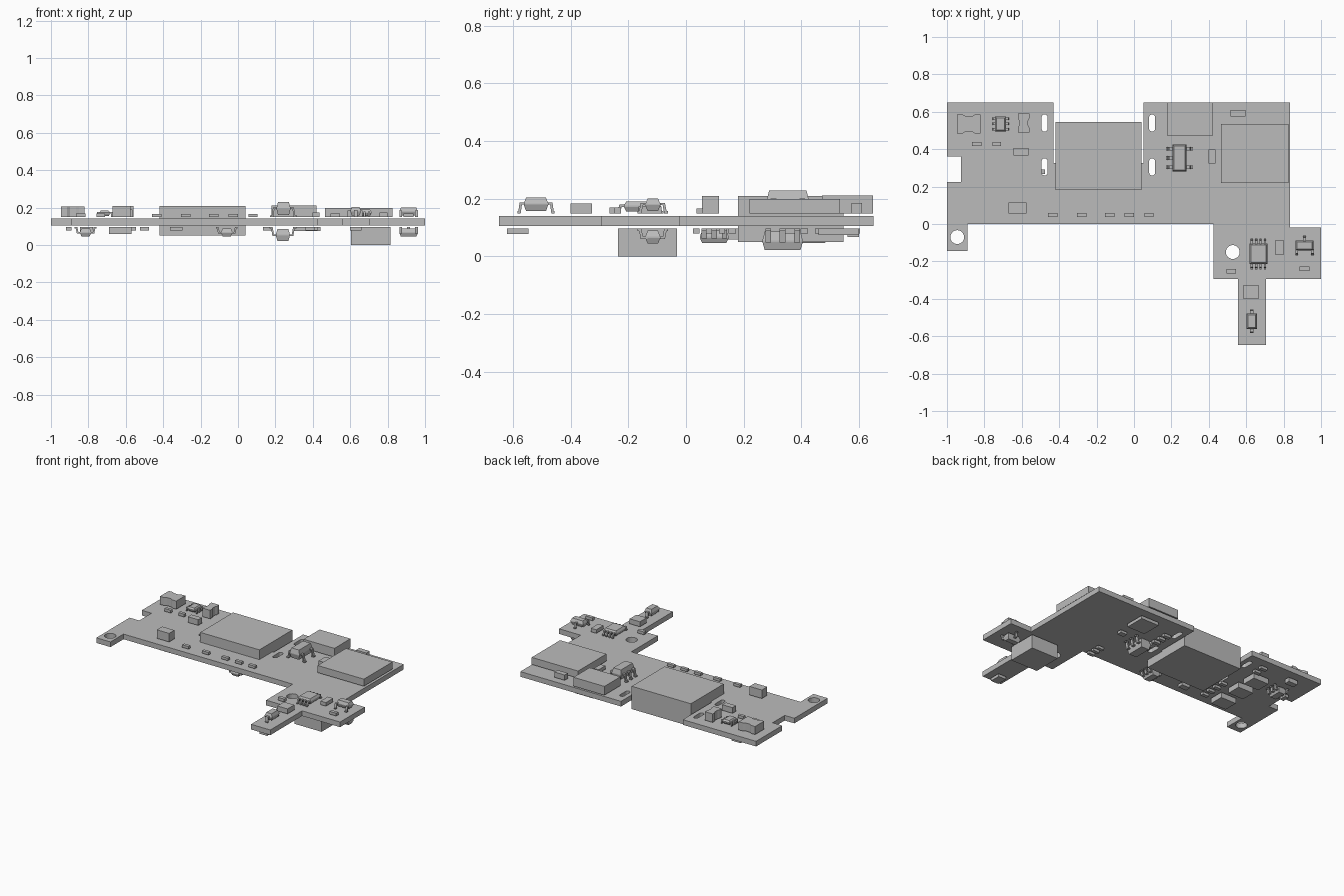
import bpy
import bmesh
from math import cos, sin, pi
from mathutils import Matrix, Vector

if "Cube" in bpy.data.objects:
    bpy.data.objects.remove(bpy.data.objects["Cube"])

grey = bpy.data.materials.new("plain_grey")
grey.use_nodes = True
GREY = (0.5, 0.5, 0.5, 1)
grey.diffuse_color = GREY
grey.node_tree.nodes["Principled BSDF"].inputs["Base Color"].default_value = GREY

BOARD_BOTTOM, BOARD_TOP, GAP = 0.105, 0.141, 0.008
TOP, UNDER = 1, -1


def finish(name, bm):
    bmesh.ops.recalc_face_normals(bm, faces=bm.faces)
    mesh = bpy.data.meshes.new(name)
    bm.to_mesh(mesh)
    bm.free()
    mesh.materials.append(grey)
    obj = bpy.data.objects.new(name, mesh)
    bpy.context.collection.objects.link(obj)
    return obj


def place(bm, x, y, side, turn=0):
    """Stand a part built on z = 0 on the chosen side of the board."""
    base = BOARD_TOP + GAP if side == TOP else BOARD_BOTTOM - GAP
    matrix = (Matrix.Translation((x, y, base)) @ Matrix.Diagonal((1, 1, side, 1))
              @ Matrix.Rotation(turn, 4, 'Z'))
    bmesh.ops.transform(bm, matrix=matrix, verts=bm.verts)


def add_box(bm, size, z):
    """Box with its underside at z."""
    w, d, h = size
    matrix = Matrix.Translation((0, 0, z + h / 2)) @ Matrix.Diagonal((w, d, h, 1))
    bmesh.ops.create_cube(bm, size=1, matrix=matrix)


def add_prism(bm, points, offset):
    """Extrude a closed outline by a vector."""
    face = bm.faces.new([bm.verts.new(p) for p in points])
    new = bmesh.ops.extrude_face_region(bm, geom=[face])["geom"]
    verts = [v for v in new if isinstance(v, bmesh.types.BMVert)]
    bmesh.ops.translate(bm, vec=offset, verts=verts)


def chip(name, x, y, w, d, h, side=TOP):
    bm = bmesh.new()
    add_box(bm, (w, d, h), 0)
    place(bm, x, y, side)
    return finish(name, bm)


def inductor(name, x, y, w, d, h, turn=0):
    """Block with two waisted sides."""
    bm = bmesh.new()
    a, b, c = w / 2, d / 2, w / 4
    n = b * 0.8
    outline = [(-a, -b), (-c, -b), (-c / 2, -n), (c / 2, -n), (c, -b), (a, -b),
               (a, b), (c, b), (c / 2, n), (-c / 2, n), (-c, b), (-a, b)]
    add_prism(bm, [(px, py, 0) for px, py in outline], (0, 0, h))
    place(bm, x, y, TOP, turn)
    return finish(name, bm)


def package(name, x, y, w, d, h, reach, left, right, lead=0.02, side=TOP, turn=0):
    """Moulded body with drafted sides and bent leads along its two x sides."""
    bm = bmesh.new()
    low, mid = h * 0.15, h * 0.55
    rings = []
    for z, inset in ((low, 0.008), (mid, 0), (mid + 0.005, 0), (h, 0.008)):
        a, b = w / 2 - inset, d / 2 - inset
        rings.append([bm.verts.new(p) for p in
                      ((-a, -b, z), (a, -b, z), (a, b, z), (-a, b, z))])
    for lower, upper in zip(rings, rings[1:]):
        for i in range(4):
            j = (i + 1) % 4
            bm.faces.new((lower[i], lower[j], upper[j], upper[i]))
    bm.faces.new(rings[0])
    bm.faces.new(rings[-1])
    # bent leads
    half, t = w / 2, 0.008
    knee = half + (reach - half) * 0.3
    ankle = half + (reach - half) * 0.5
    profile = [(half - t, mid), (knee, mid), (ankle, 0), (reach, 0),
               (reach, t), (ankle + t, t), (knee + t, mid + t), (half - t, mid + t)]
    for sign, rows in ((-1, left), (1, right)):
        for row in rows:
            points = [(sign * r, row - lead / 2, z) for r, z in profile]
            add_prism(bm, points, (0, lead, 0))
    place(bm, x, y, side, turn)
    return finish(name, bm)


# Circuit board: stepped outline with round holes and slots
outline = [(-1, .65), (-.43, .65), (-.43, .325), (.05, .325), (.05, .65), (.833, .65),
           (.833, -.02), (1, -.02), (1, -.295), (.705, -.295), (.705, -.648),
           (.555, -.648), (.555, -.295), (.425, -.295), (.425, 0), (-.89, 0),
           (-.89, -.145), (-1, -.145), (-1, .225), (-.925, .225), (-.925, .36), (-1, .36)]


def rounded_hole(x, y, radius, stretch=0):
    points = []
    for i in range(24):
        angle = 2 * pi * (i + 0.5) / 24
        shift = stretch if sin(angle) > 0 else -stretch
        points.append((x + radius * cos(angle), y + radius * sin(angle) + shift))
    return points


loops = [outline, rounded_hole(-.945, -.07, .037), rounded_hole(.528, -.15, .037)]
loops += [rounded_hole(x, y, .016, .03) for x in (-.478, .097) for y in (.54, .305)]
bm = bmesh.new()
for loop in loops:
    verts = [bm.verts.new((x, y, BOARD_BOTTOM)) for x, y in loop]
    for i, v in enumerate(verts):
        bm.edges.new((v, verts[i - 1]))
bmesh.ops.triangle_fill(bm, use_beauty=True, edges=bm.edges[:], normal=Vector((0, 0, 1)))
region = bmesh.ops.extrude_face_region(bm, geom=bm.faces[:])["geom"]
bmesh.ops.translate(bm, vec=(0, 0, BOARD_TOP - BOARD_BOTTOM),
                    verts=[v for v in region if isinstance(v, bmesh.types.BMVert)])
finish("circuit_board", bm)

# Connector set through the rear notch
bm = bmesh.new()
add_box(bm, (.46, .365, .16), 0)
bmesh.ops.translate(bm, vec=(-.19, .363, .05), verts=bm.verts)
finish("notch_connector", bm)

# Large blocks
chip("main_chip", .645, .377, .36, .315, .05)
chip("rear_block", .3, .56, .24, .178, .062)
chip("under_connector", .71, -.133, .21, .205, .097, UNDER)

# Upper side, rear left area
inductor("wide_inductor", -.883, .535, .127, .1, .057)
inductor("narrow_inductor", -.59, .54, .1, .06, .06, pi / 2)
package("small_six_lead_chip", -.713, .535, .058, .08, .035, .042,
        (-.028, 0, .028), (-.028, 0, .028), .014)
chip("left_resistor", -.84, .428, .05, .022, .02)
chip("right_resistor", -.733, .428, .045, .022, .02)
chip("left_capacitor", -.605, .385, .08, .04, .04)
chip("front_capacitor", -.622, .085, .096, .06, .06)
for i, x in enumerate((-.435, -.28, -.13, -.025, .08)):
    chip(f"front_edge_resistor_{i}", x, .048, .05, .022, .018)

# Upper side, right area
package("five_lead_regulator", .243, .353, .075, .145, .08, .072,
        (-.05, 0, .05), (-.05, .05))
chip("upright_capacitor", .418, .362, .037, .075, .025)
chip("rear_capacitor", .556, .592, .08, .036, .037)
package("eight_lead_chip", .665, -.16, .11, .097, .042, .082,
        (-.036, -.012, .012, .036), (-.036, -.012, .012, .036), .012, turn=pi / 2)
chip("corner_capacitor", .778, -.125, .042, .08, .025)
chip("corner_resistor", .912, -.238, .052, .024, .02)
chip("hole_resistor", .52, -.253, .05, .025, .02)
chip("tab_capacitor", .626, -.363, .08, .075, .035)
package("tab_diode", .629, -.52, .085, .057, .055, .064, (0,), (0,), turn=pi / 2)

# Three-lead parts on both sides of the right corner
for name, side in (("upper_transistor", TOP), ("under_transistor", UNDER)):
    package(name, .912, -.115, .052, .098, .052, .053,
            (-.042, .042), (0,), .015, side, pi / 2)

# Underside, right area
package("under_regulator", .24, .335, .075, .14, .075, .072,
        (-.05, 0, .05), (-.05, 0, .05), .02, UNDER)
chip("under_flat_chip", .37, .53, .14, .14, .022, UNDER)
chip("under_side_resistor", .4, .36, .05, .035, .018, UNDER)
chip("under_tab_chip", .63, -.583, .06, .075, .02, UNDER)
for i in range(3):
    chip(f"under_row_resistor_{i}", .385, .035 + i * .045, .05, .022, .018, UNDER)
    chip(f"under_slot_resistor_{i}", .16, .41 + i * .05, .05, .025, .018, UNDER)

# Underside, middle and left areas
package("under_six_lead_chip", -.06, .098, .06, .1, .05, .058,
        (-.035, 0, .035), (-.035, 0, .035), .018, UNDER)
chip("under_middle_capacitor", -.33, .1, .065, .04, .02, UNDER)
for i, y in enumerate((.13, .3, .45)):
    chip(f"under_left_block_{i}", -.63, y, .12, .1, .038, UNDER)
package("under_left_regulator", -.815, .44, .06, .1, .05, .058,
        (-.035, 0, .035), (-.035, 0, .035), .018, UNDER)
chip("under_corner_capacitor", -.81, .58, .07, .04, .03, UNDER)
chip("under_edge_resistor", -.905, .4, .03, .05, .02, UNDER)
for i in range(4):
    chip(f"under_left_resistor_{i}", -.5, .1 + i * .06, .05, .025, .018, UNDER)
for i in range(2):
    chip(f"under_rear_resistor_{i}", -.57, .53 + i * .06, .05, .025, .018, UNDER)
